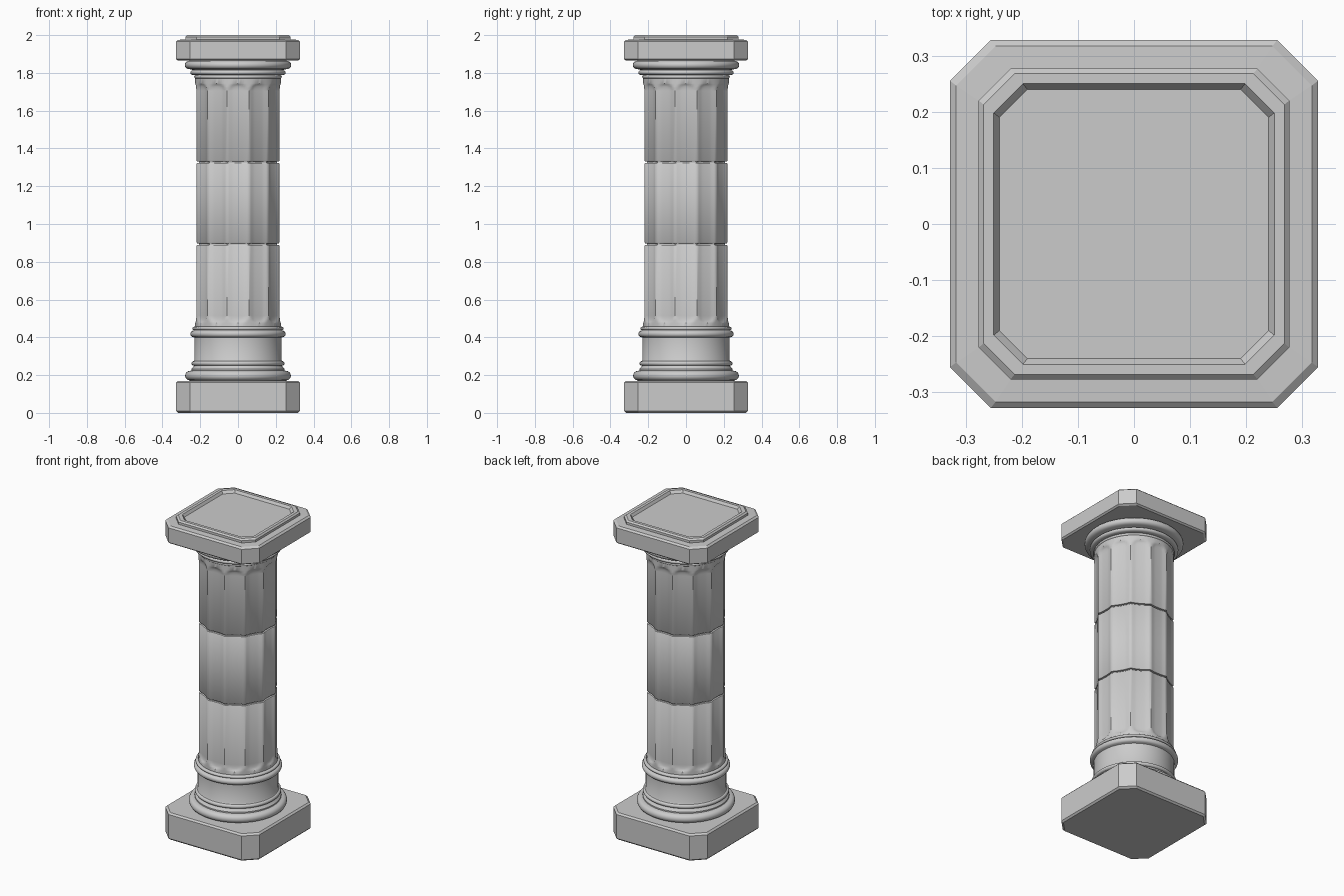
import bpy, bmesh
from math import sin, cos, pi, sqrt

if "Cube" in bpy.data.objects:
    bpy.data.objects.remove(bpy.data.objects["Cube"])


def skin(name, rings, angle):
    """Join closed rings of points into a capped solid."""
    bm = bmesh.new()
    vr = [[bm.verts.new(p) for p in ring] for ring in rings]
    n = len(vr[0])
    for a, b in zip(vr, vr[1:]):
        for i in range(n):
            j = (i + 1) % n
            bm.faces.new((a[i], a[j], b[j], b[i]))
    bm.faces.new(vr[0][::-1])
    bm.faces.new(vr[-1])
    bmesh.ops.recalc_face_normals(bm, faces=bm.faces)
    me = bpy.data.meshes.new(name)
    bm.to_mesh(me)
    bm.free()
    ob = bpy.data.objects.new(name, me)
    bpy.context.collection.objects.link(ob)
    bpy.ops.object.select_all(action='DESELECT')
    ob.select_set(True)
    bpy.context.view_layer.objects.active = ob
    if angle:
        bpy.ops.object.shade_smooth_by_angle(angle=angle)
    return ob


def octagon(h, cut, z):
    f = h - cut
    return [(h, -f, z), (h, f, z), (f, h, z), (-f, h, z),
            (-h, f, z), (-h, -f, z), (-f, -h, z), (f, -h, z)]


def circle(r, z, n=64):
    return [(r * cos(2 * pi * i / n), r * sin(2 * pi * i / n), z) for i in range(n)]


def roll(r, z0, z1, bulge, n=8):
    """Half-round moulding profile swelling out from radius r."""
    return [(r + bulge * sin(pi * i / n), (z0 + z1) / 2 - (z1 - z0) / 2 * cos(pi * i / n))
            for i in range(n + 1)]


def lathe(name, profile):
    skin(name, [circle(r, z) for r, z in profile], 0.6)


# Chamfered square plinth
skin("plinth", [octagon(*p) for p in [
    (0.318, 0.07, 0.0), (0.328, 0.073, 0.01), (0.328, 0.073, 0.16), (0.318, 0.07, 0.17)]], 0)

# Round base: rolls, plain drum, upper collar
lathe("base_mouldings",
      [(0.255, 0.165)] + roll(0.256, 0.172, 0.222, 0.024)
      + [(0.247, 0.224), (0.247, 0.232), (0.238, 0.242), (0.234, 0.248)]
      + roll(0.234, 0.25, 0.274, 0.012)
      + [(0.23, 0.28), (0.23, 0.398)]
      + roll(0.234, 0.4, 0.436, 0.018)
      + roll(0.232, 0.438, 0.456, 0.01) + [(0.22, 0.458)])

# Fluted shaft of three drums
FLUTES, SEG, R, DEPTH = 12, 10, 0.227, 0.013
LOW, HIGH, END = 0.475, 1.745, 0.04


def shaft_ring(z, inset=0.0):
    v = min(1, max(0, (LOW + END - z) / END, (z - HIGH + END) / END))
    ring = []
    for i in range(FLUTES * SEG):
        u = ((i + SEG / 2) % SEG) / (SEG / 2) - 1
        u /= 0.85
        r = R - inset - DEPTH * sqrt(max(0, 1 - u * u - v * v))
        a = 2 * pi * i / (FLUTES * SEG)
        ring.append((r * cos(a), r * sin(a), z))
    return ring


joints = (0.893, 1.327)
levels = [(0.45, 0)]
levels += [(LOW + END * k / 5, 0) for k in range(6)]
for j in joints:
    levels += [(j - 0.009, 0), (j - 0.005, 0.003), (j - 0.003, 0.012),
               (j + 0.003, 0.012), (j + 0.005, 0.003), (j + 0.009, 0)]
levels += [(HIGH - END + END * k / 5, 0) for k in range(6)]
levels += [(1.775, 0)]
skin("fluted_shaft", [shaft_ring(z, d) for z, d in levels], 0.7)

# Round capital mouldings
lathe("capital_mouldings",
      [(0.215, 1.768)] + roll(0.222, 1.77, 1.788, 0.01)
      + roll(0.235, 1.789, 1.815, 0.018)
      + [(0.25, 1.818)] + roll(0.258, 1.82, 1.864, 0.024) + [(0.25, 1.868)])

# Chamfered top slab with raised rim and recessed panel
skin("top_slab", [octagon(*p) for p in [
    (0.318, 0.07, 1.865), (0.328, 0.073, 1.873), (0.328, 0.073, 1.965), (0.317, 0.07, 1.975),
    (0.277, 0.057, 1.977), (0.277, 0.057, 1.991), (0.268, 0.055, 2.0),
    (0.25, 0.052, 2.0), (0.24, 0.05, 1.984)]], 0)
